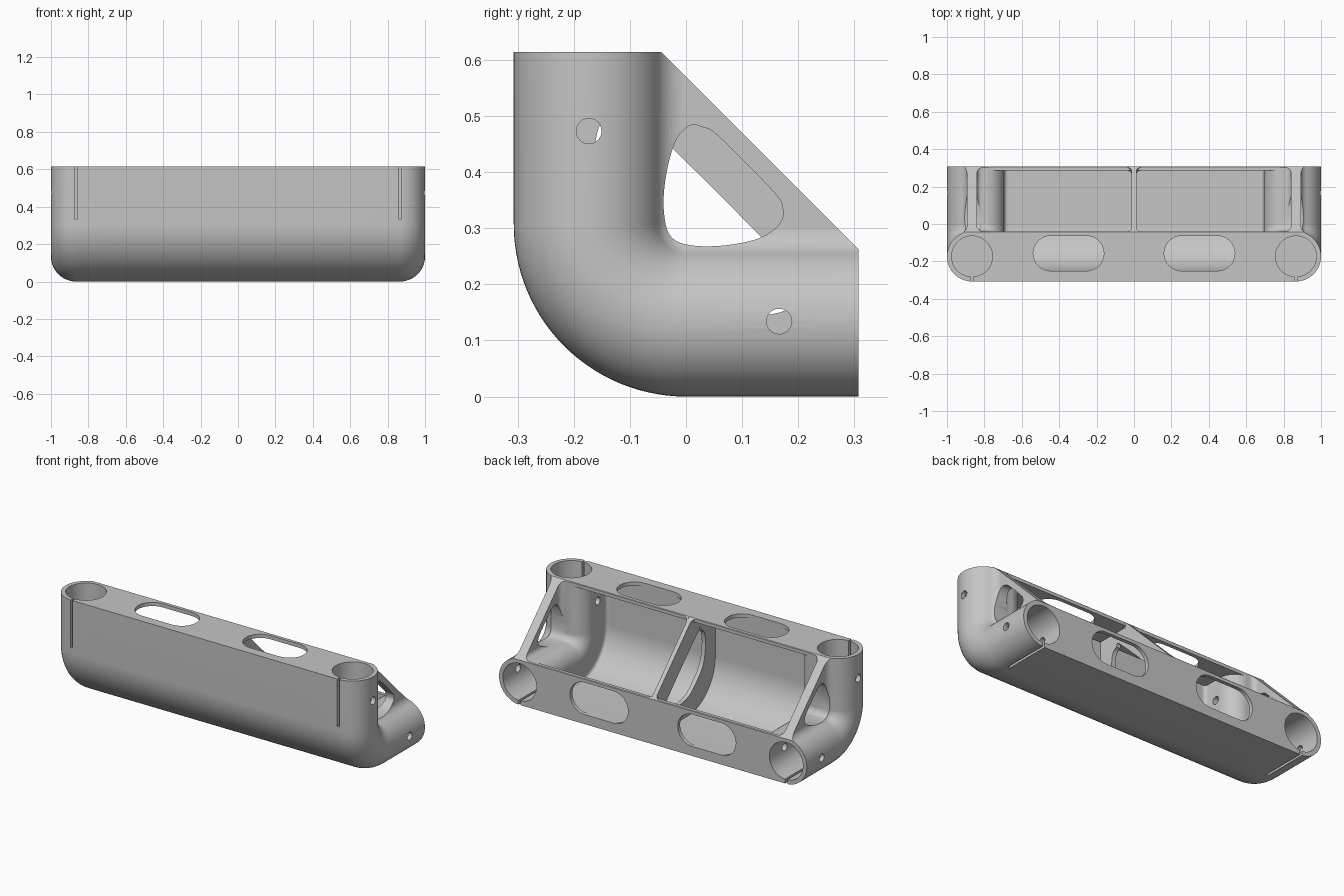
import bpy, bmesh
from math import sin, cos, pi, sqrt, atan2

cube = bpy.data.objects.get("Cube")
if cube:
    bpy.data.objects.remove(cube, do_unlink=True)

H = 0.307          # half of the height and of the depth
PX = 0.866         # pipe centre along x
R, BORE = 0.134, 0.109
WALL, PLATE = 0.053, 0.022
RIB, MID = 0.0265, 0.0125   # half widths of end and middle ribs
FIL = 0.05
HYP = 0.57         # sloped plane: y + z = HYP

grey = bpy.data.materials.new("plain grey")
grey.use_nodes = True
grey.diffuse_color = (0.56, 0.56, 0.56, 1)
grey.node_tree.nodes["Principled BSDF"].inputs["Base Color"].default_value = (0.56, 0.56, 0.56, 1)

parts, cutters = [], []


def arc(cx, cy, r, a0, a1, n=12):
    return [(cx + r * cos(a0 + (a1 - a0) * i / n), cy + r * sin(a0 + (a1 - a0) * i / n))
            for i in range(n + 1)]


def loft(name, rings, group):
    """Join equal rings of points into a capped solid."""
    bm = bmesh.new()
    rows = [[bm.verts.new(p) for p in ring] for ring in rings]
    n = len(rows[0])
    for a, b in zip(rows, rows[1:]):
        for i in range(n):
            j = (i + 1) % n
            bm.faces.new((a[i], a[j], b[j], b[i]))
    bm.faces.new(rows[0][::-1])
    bm.faces.new(rows[-1])
    bmesh.ops.recalc_face_normals(bm, faces=bm.faces)
    me = bpy.data.meshes.new(name)
    bm.to_mesh(me)
    bm.free()
    ob = bpy.data.objects.new(name, me)
    bpy.context.scene.collection.objects.link(ob)
    ob.hide_render = group is cutters
    group.append(ob)
    return ob


def prism(name, pts, axis, lo, hi, group=parts):
    place = {"x": lambda p, q, c: (c, p, q),
             "z": lambda p, q, c: (p, q, c)}[axis]
    return loft(name, [[place(p, q, c) for p, q in pts] for c in (lo, hi)], group)


def sweep(name, section):
    """Sweep an (x, depth from outer skin) section round the bend."""
    rings = [[(x, n - H, 2 * H) for x, n in section]]
    steps = 28
    for i in range(steps + 1):
        a = pi / 2 * i / steps
        rings.append([(x, -(H - n) * cos(a), H - (H - n) * sin(a)) for x, n in section])
    rings.append([(x, H, n) for x, n in section])
    return loft(name, rings, parts)


def reflected(ob, name, fn):
    new = ob.copy()
    new.data = ob.data.copy()
    new.name = name
    for v in new.data.vertices:
        v.co = fn(v.co)
    new.data.flip_normals()
    bpy.context.scene.collection.objects.link(new)
    (cutters if ob in cutters else parts).append(new)
    return new


def swap(co):      # exchange the upright leg and the lying leg
    return (co.x, co.z - H, co.y + H)


def mirror(co):
    return (-co.x, co.y, co.z)


def pair(ob):
    return [ob, reflected(ob, ob.name + "_back", swap)]


def cut(ob, tools):
    for t in tools:
        m = ob.modifiers.new("cut", "BOOLEAN")
        m.operation, m.solver, m.object = "DIFFERENCE", "EXACT", t
    bpy.context.view_layer.update()
    dg = bpy.context.evaluated_depsgraph_get()
    me = bpy.data.meshes.new_from_object(ob.evaluated_get(dg))
    ob.modifiers.clear()
    ob.data = me


def smooth_loop(pts, n=5):
    """Closed Catmull-Rom curve through the points."""
    out = []
    for i in range(len(pts)):
        a, b, c, d = [pts[(i + k - 1) % len(pts)] for k in range(4)]
        for s in range(n):
            t = s / n
            out.append(tuple(0.5 * (2 * q + (r - p) * t + (2 * p - 5 * q + 4 * r - w) * t * t
                                    + (3 * q - p - 3 * r + w) * t ** 3)
                             for p, q, r, w in zip(a, b, c, d)))
    return out


# cutters: slope, bores, slits, screw holes, rib openings, slots
slope = prism("slope_cutter", [(HYP - 0.9, 0.9), (HYP, 0), (0.9, 0.9)], "x", -1.2, 1.2, cutters)
bores = pair(prism("bore_cutter", arc(PX, R - H, BORE, 0, 2 * pi, 48)[:-1], "z", 0.33, 0.8, cutters))
slits = pair(prism("slit_cutter", [(PX - 0.007, -0.4), (PX + 0.007, -0.4), (PX + 0.007, -0.25),
                                   (PX - 0.007, -0.25)], "z", 0.335, 0.8, cutters))
screws = pair(prism("screw_cutter", arc(R - H, 0.473, 0.0225, 0, 2 * pi, 24)[:-1], "x", 0.65, 1.1, cutters))
opening = prism("rib_opening_cutter", smooth_loop([
    (-0.039, 0.325), (-0.026, 0.284), (0.012, 0.269), (0.075, 0.27), (0.135, 0.284), (0.168, 0.31),
    (0.172, 0.337), (0.155, 0.366), (0.06, 0.462), (0.03, 0.48), (0.005, 0.482), (-0.02, 0.452),
    (-0.037, 0.385)]), "x", 0.75, 0.98, cutters)

# bow opening: half outline, the other half follows by symmetry
half = [(-0.09, 0.505), (-0.125, 0.507), (-0.15, 0.49), (-0.161, 0.455), (-0.163, 0.4), (-0.143, 0.302)]
bow = prism("bow_cutter", smooth_loop(half + [(-0.082, 0.225)]
                                      + [(z - H, y + H) for y, z in half[::-1]]), "x", -0.1, 0.1, cutters)
slots = []
for s in (-1, 1):
    c = 0.35 * s
    slots += pair(prism("slot_cutter", arc(c + 0.095, -0.157, 0.094, -pi / 2, pi / 2, 16)
                        + arc(c - 0.095, -0.157, 0.094, pi / 2, 1.5 * pi, 16), "z", 0.55, 0.7, cutters))

# elbow pipe: round outside, thick squared shoulder inside, blended into the end rib
dn = sqrt((R + FIL) ** 2 - (RIB + FIL) ** 2)
a = atan2(dn, RIB + FIL)
IN = 0.172         # inner shoulder distance from the pipe centre
SH, SMALL = 0.1, 0.02
TIP = 0.03
section = arc(RIB + FIL, R + dn, FIL, pi, pi + a, 8)
section += arc(0, R, R, a, -pi / 2, 24)[1:]
section += [(-IN - SMALL, 0)]
section += arc(-IN - SMALL, WALL + SMALL, SMALL, -pi / 2, 0, 6)
section += arc(-IN + SH, 2 * R - SH, SH, pi, pi / 2, 14)
section += arc(-RIB - TIP, 2 * R + TIP, TIP, -pi / 2, 0, 6)
pipe = sweep("elbow_pipe_left", [(u + PX, n) for u, n in section])
cut(pipe, [slope, opening] + bores + slits + screws)
reflected(pipe, "elbow_pipe_right", mirror)

# curved outer skin between the pipes
edge = PX - IN - SMALL
sweep("outer_skin", [(-edge, 0), (edge, 0), (edge, WALL), (-edge, WALL)])
skin = parts[-1]
cut(skin, slots)

# end plates with slots and square inner edges
top, low = 2 * H, 2 * H - PLATE
LIP = 0.003
lip_y, lip_z = HYP - top + LIP, top - LIP
profile = [(-H, top), (HYP - top, top), (lip_y, lip_z), (lip_y, low), (-H, low)]
for s, side in ((1, "left"), (-1, "right")):
    plate = prism("top_plate_" + side, profile, "x", 0, PX)
    cut(plate, bores + slits + slots[2:])
    if s < 0:
        for v in plate.data.vertices:
            v.co = mirror(v.co)
        plate.data.flip_normals()
    reflected(plate, "back_plate_" + side, swap)

# sloped end ribs
n = 0.255
rib = prism("end_rib_left", [(n - H, top), (HYP - top, top), (H, HYP - H), (H, n), (n - H, n)],
            "x", PX - RIB, PX + RIB)
cut(rib, [opening])
reflected(rib, "end_rib_right", mirror)

# middle rib with its bow-shaped opening
inset = H - 0.01
middle = prism("middle_rib", [(-inset, top - 0.01), (HYP - top, top - 0.0005), (H - 0.0005, HYP - H),
                              (H - 0.01, 0.01)] + arc(0, H, inset, 1.5 * pi, pi, 24), "x", -MID, MID)
cut(middle, [bow])

# rounded corners of the two sloped openings
r = 0.03
for x, d in ((MID, 1), (PX - RIB, -1)):
    pts = [(x - d * 0.002, -0.002)] + [(x + d * (r + u), r - v) for u, v in arc(0, 0, r, pi, pi / 2, 8)]
    rings = [[(u, lip_y + (t - depth) / sqrt(2), lip_z - (t + depth) / sqrt(2)) for u, t in pts]
             for depth in (0, 0.025)]
    corner = loft("corner_fillet", rings, parts)
    cut(corner, bores)
    for ob in pair(corner):
        reflected(ob, ob.name + "_right", mirror)

# finish: remove cutters, colour and shade
for ob in cutters:
    bpy.data.objects.remove(ob, do_unlink=True)
bpy.ops.object.select_all(action="DESELECT")
for ob in parts:
    ob.data.materials.clear()
    ob.data.materials.append(grey)
    for p in ob.data.polygons:
        p.material_index = 0
    ob.select_set(True)
bpy.context.view_layer.objects.active = parts[0]
bpy.ops.object.shade_smooth_by_angle(angle=0.5)
